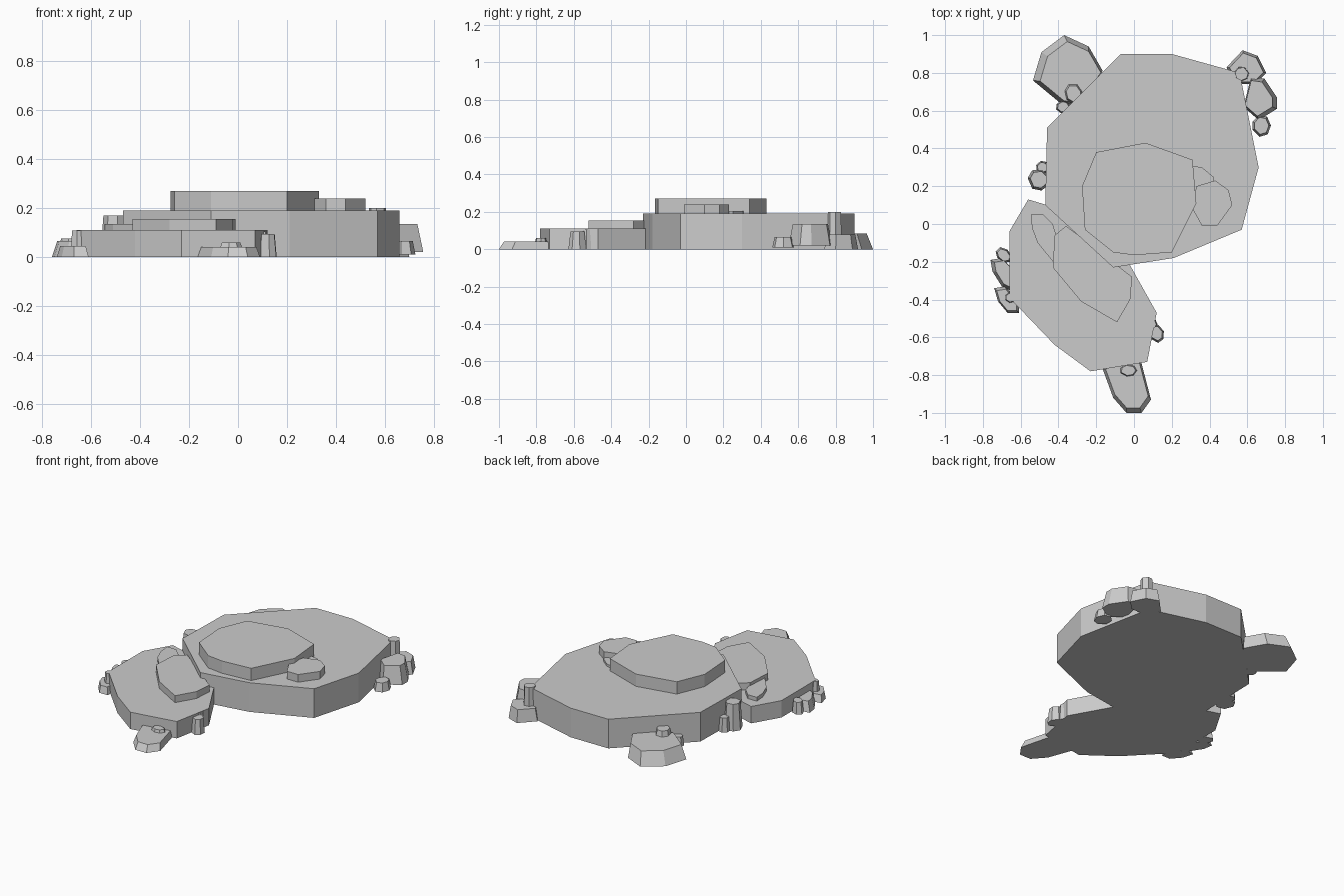
import bpy, bmesh, math, random

if "Cube" in bpy.data.objects:
    bpy.data.objects.remove(bpy.data.objects["Cube"])
random.seed(4)


def prism(name, pts, z0, z1, taper=1.0, shift=(0, 0)):
    """Flat-faced stone: outline at z0, scaled outline at z1."""
    area = sum(a[0] * b[1] - b[0] * a[1] for a, b in zip(pts, pts[1:] + pts[:1]))
    if area < 0:
        pts = pts[::-1]
    n = len(pts)
    cx, cy = sum(p[0] for p in pts) / n, sum(p[1] for p in pts) / n
    bm = bmesh.new()
    low = [bm.verts.new((x, y, z0)) for x, y in pts]
    top = [bm.verts.new((cx + (x - cx) * taper + shift[0],
                         cy + (y - cy) * taper + shift[1], z1)) for x, y in pts]
    bm.faces.new(low[::-1])
    bm.faces.new(top)
    for i in range(n):
        j = (i + 1) % n
        bm.faces.new((low[i], low[j], top[j], top[i]))
    me = bpy.data.meshes.new(name)
    bm.to_mesh(me)
    bm.free()
    ob = bpy.data.objects.new(name, me)
    bpy.context.collection.objects.link(ob)
    return ob


def pebble(name, x, y, rx, ry, z0, z1, turn=0.0, taper=0.78):
    """Small seven-sided stone with a slightly uneven outline."""
    pts = []
    for i in range(7):
        a = 2 * math.pi * (i + random.uniform(-0.12, 0.12)) / 7
        u, v = rx * math.cos(a), ry * math.sin(a)
        pts.append((x + u * math.cos(turn) - v * math.sin(turn),
                    y + u * math.sin(turn) + v * math.cos(turn)))
    return prism(name, pts, z0, z1, taper)


# Main slabs
prism("large_slab", [(-.07, .90), (.20, .90), (.56, .80), (.66, .30), (.57, -.03), (.21, -.18),
                     (-.11, -.23), (-.47, .10), (-.46, .51)], 0, .19)
prism("small_slab", [(-.56, .13), (-.66, -.04), (-.66, -.39), (-.42, -.64), (-.23, -.78),
                     (.07, -.73), (.12, -.47), (-.02, -.22), (-.2, .02), (-.46, .10)], 0, .11)

# Upper tiers
prism("large_upper_tier", [(.06, .43), (.31, .34), (.33, .11), (.20, -.15), (0, -.165),
                           (-.11, -.15), (-.26, -.03), (-.275, .20), (-.20, .38)], .18, .27)
prism("large_side_tier", [(.43, .23), (.50, .18), (.52, .10), (.44, -.01), (.36, -.01),
                          (.31, .08), (.33, .20)], .18, .24)
prism("large_thin_tier", [(.29, .31), (.36, .30), (.42, .25), (.42, .19), (.30, .16)], .18, .205)
prism("small_upper_tier", [(-.36, -.01), (-.01, -.28), (-.02, -.40), (-.09, -.52), (-.28, -.41),
                           (-.43, -.23), (-.42, -.06)], .10, .155)
prism("small_side_tier", [(-.545, .05), (-.48, .05), (-.43, 0), (-.40, -.10), (-.42, -.21),
                          (-.51, -.10), (-.54, -.02)], .10, .135)

# Boulders round the large slab
prism("back_left_boulder", [(-.37, 1.0), (-.24, .94), (-.165, .81), (-.31, .63), (-.39, .64),
                            (-.535, .76), (-.49, .91)], 0, .085, .87, (.015, -.01))
pebble("back_left_top_pebble", -.32, .69, .05, .06, .07, .12, .3)
pebble("back_left_side_pebble", -.375, .62, .04, .035, 0, .06)
prism("back_right_boulder", [(.575, .92), (.655, .89), (.70, .80), (.64, .74), (.53, .74),
                             (.49, .83)], 0, .08, .85)
pebble("back_right_post", .57, .795, .042, .042, 0, .20, .2, .85)
prism("right_boulder", [(.62, .78), (.69, .77), (.757, .67), (.757, .61), (.66, .55),
                        (.58, .62)], .02, .135, .82, (-.01, 0))
pebble("right_pebble", .675, .52, .05, .06, .01, .065)
pebble("left_post", -.505, .235, .058, .06, 0, .17, .4)
pebble("left_pebble", -.485, .30, .035, .035, 0, .09)

# Boulders round the small slab
prism("front_left_boulder", [(-.76, -.19), (-.70, -.18), (-.63, -.25), (-.64, -.36), (-.70, -.33),
                             (-.75, -.25)], 0, .065, .82, (.01, 0))
prism("front_left_lower_boulder", [(-.74, -.34), (-.68, -.33), (-.61, -.42), (-.61, -.47),
                                   (-.67, -.47), (-.72, -.41)], 0, .045, .8)
pebble("front_left_pebble", -.69, -.165, .05, .035, 0, .075, -.8)
pebble("front_left_post", -.655, -.39, .032, .03, 0, .108)
prism("front_boulder", [(-.165, -.77), (-.10, -.68), (.03, -.70), (.09, -.93), (.04, -1.0),
                        (-.04, -1.0), (-.11, -.92)], 0, .042, .88, (0, .01))
pebble("front_top_pebble", -.03, -.775, .05, .035, .03, .06)
pebble("front_right_post", .12, -.58, .04, .05, 0, .095, .3)
pebble("front_right_pebble", .095, -.53, .03, .03, 0, .105)
